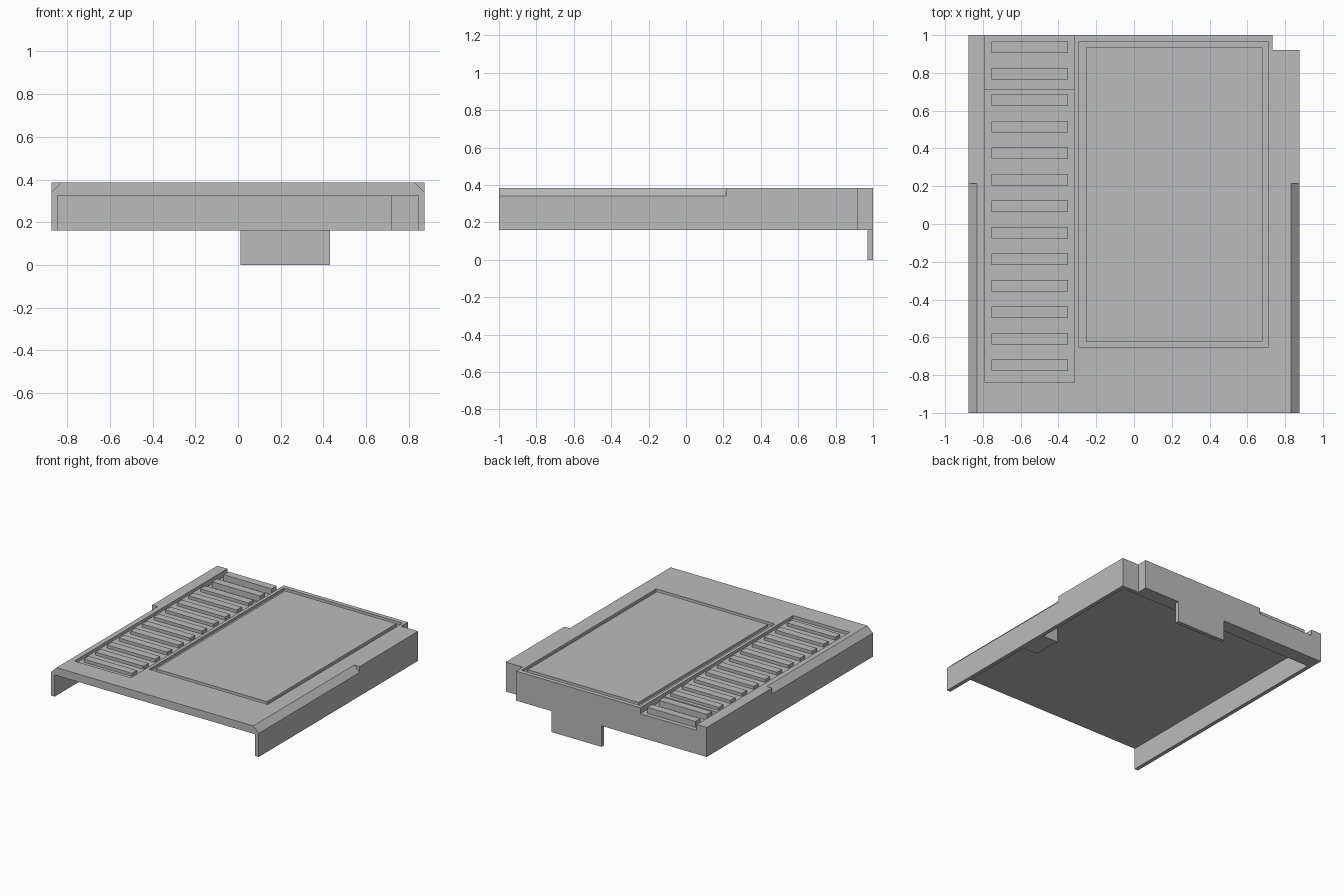
import bpy
import bmesh
from mathutils import Matrix, Vector

if "Cube" in bpy.data.objects:
    bpy.data.objects.remove(bpy.data.objects["Cube"], do_unlink=True)

# Single plain plastic colour
grey = bpy.data.materials.new("grey_plastic")
grey.use_nodes = True
COLOUR = (0.5, 0.5, 0.5, 1)
grey.diffuse_color = COLOUR
grey.node_tree.nodes["Principled BSDF"].inputs["Base Color"].default_value = COLOUR

TOP, RIM, CEILING = 0.385, 0.16, 0.325


def finish(name, bm):
    bmesh.ops.recalc_face_normals(bm, faces=bm.faces)
    mesh = bpy.data.meshes.new(name)
    bm.to_mesh(mesh)
    bm.free()
    mesh.materials.append(grey)
    obj = bpy.data.objects.new(name, mesh)
    bpy.context.collection.objects.link(obj)
    return obj


def box(name, x, y, z):
    bm = bmesh.new()
    bmesh.ops.create_cube(bm, size=1)
    for v in bm.verts:
        v.co = Vector([(a + b) / 2 + c * (b - a) for (a, b), c in zip((x, y, z), v.co)])
    return finish(name, bm)


def rod(name, x, y, z, radius):
    bm = bmesh.new()
    bmesh.ops.create_cone(bm, cap_ends=True, segments=48, radius1=radius,
                          radius2=radius, depth=x[1] - x[0])
    turn = Matrix.Rotation(1.570796, 4, "Y")
    bm.transform(Matrix.Translation((sum(x) / 2, y, z)) @ turn)
    return finish(name, bm)


def wedge(name, side):
    # Triangular prism that bevels the upper side edge
    bm = bmesh.new()
    size = 0.045
    corner = [(0.875 - size, TOP), (0.9, TOP - size - 0.025),
              (0.9, TOP + 0.03), (0.875 - size, TOP + 0.03)]
    corner[1:1] = [(0.875, TOP - size)]
    face = bm.faces.new([bm.verts.new((side * a, -1.05, b)) for a, b in corner])
    ext = bmesh.ops.extrude_face_region(bm, geom=[face])["geom"]
    verts = [g for g in ext if isinstance(g, bmesh.types.BMVert)]
    bmesh.ops.translate(bm, verts=verts, vec=(0, 1.265, 0))
    return finish(name, bm)


def combine(target, tool, operation="DIFFERENCE"):
    tool.hide_render = True
    mod = target.modifiers.new(tool.name, "BOOLEAN")
    mod.operation = operation
    mod.solver = "EXACT"
    mod.object = tool
    bpy.context.view_layer.objects.active = target
    bpy.ops.object.modifier_apply(modifier=mod.name)
    bpy.data.objects.remove(tool, do_unlink=True)


# Hollow shell, open at the front and underneath
shell = box("shell", (-0.875, 0.875), (-1, 1), (RIM, TOP))
combine(shell, box("cavity", (-0.845, 0.845), (-1.1, 0.89), (0.1, CEILING)))
combine(shell, box("corner_notch", (0.732, 0.95), (0.92, 1.1), (0.1, 0.5)))
for side in (-1, 1):
    combine(shell, wedge("edge_bevel", side))

# Screw boss inside the left wall, with a stepped round hole
combine(shell, box("screw_boss", (0.72, 0.86), (-0.2, 0.02), (RIM, 0.35)), "UNION")
combine(shell, rod("screw_recess", (0.79, 0.95), -0.092, 0.255, 0.094))
combine(shell, rod("screw_hole", (0.68, 0.83), -0.092, 0.255, 0.04))

# Back tab hanging below the rim
combine(shell, box("back_tab", (0.012, 0.432), (0.97, 1), (0, 0.2)), "UNION")

# Recessed grip channel, deeper at the open back end
combine(shell, box("grip_channel", (-0.79, -0.315), (-0.84, 1.1), (0.362, 0.5)))
combine(shell, box("grip_channel_end", (-0.79, -0.315), (0.715, 1.1), (0.34, 0.5)))

# Label recess; the panel leaves a narrow groove around it
combine(shell, box("label_recess", (-0.29, 0.71), (-0.655, 0.967), (0.365, 0.5)))
box("label_panel", (-0.255, 0.68), (-0.622, 0.935), (0.36, TOP))

# Row of grip ribs
for i in range(13):
    y = 0.936 - i * 0.1403
    box(f"grip_rib_{i + 1}", (-0.755, -0.35), (y - 0.03, y + 0.03), (0.335, TOP))

# Smooth only the round hole
bpy.ops.object.select_all(action="DESELECT")
shell.select_set(True)
bpy.context.view_layer.objects.active = shell
bpy.ops.object.shade_smooth_by_angle(angle=0.4)
